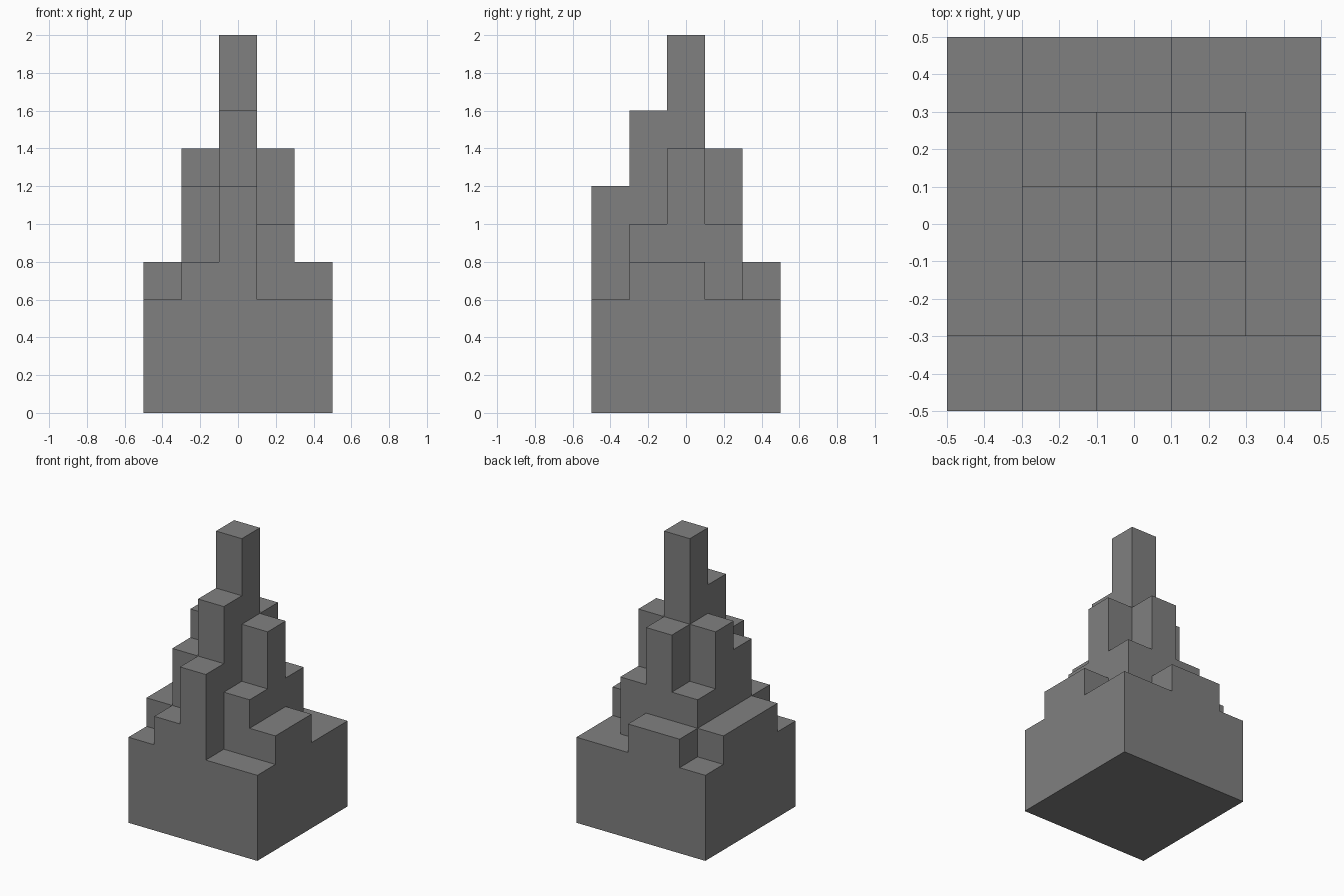
import bpy
import bmesh
from mathutils import Vector

cube = bpy.data.objects.get("Cube")
if cube:
    bpy.data.objects.remove(cube)

CELL = 0.2
# Storeys per cell: rows run front to back, columns left to right along x
ROWS = ["34633",
        "46854",
        "47" + chr(65) + "74",
        "45753",
        "34433"]
SIZE = len(ROWS)


def storeys(i, j):
    inside = 0 <= i < SIZE and 0 <= j < SIZE
    return int(ROWS[j][i], 16) if inside else 0


def solid(i, j, k):
    return 0 <= k < storeys(i, j)


def add_face(bm, cell, axis, side):
    """One square on the given side of a cell, wound to face outwards."""
    centre = Vector((c + 0.5 for c in cell))
    normal, u, v = Vector(), Vector(), Vector()
    normal[axis] = side / 2
    u[(axis + 1) % 3] = 0.5
    v[(axis + 2) % 3] = side / 2
    middle = centre + normal - Vector((SIZE / 2, SIZE / 2, 0))
    corners = (-u - v, u - v, u + v, v - u)
    bm.faces.new([bm.verts.new((middle + c) * CELL) for c in corners])


# Outer skin of the stepped tower, welded and merged into large flat faces
bm = bmesh.new()
for j in range(SIZE):
    for i in range(SIZE):
        for k in range(storeys(i, j)):
            for axis in range(3):
                for side in (-1, 1):
                    near = [i, j, k]
                    near[axis] += side
                    if not solid(*near):
                        add_face(bm, (i, j, k), axis, side)
bmesh.ops.remove_doubles(bm, verts=bm.verts, dist=0.001)
bmesh.ops.dissolve_limit(bm, angle_limit=0.01, verts=bm.verts, edges=bm.edges)

mesh = bpy.data.meshes.new("stepped_tower")
bm.to_mesh(mesh)
bm.free()
tower = bpy.data.objects.new("stepped_tower", mesh)
bpy.context.collection.objects.link(tower)

# Plain grey stone
grey = (0.216, 0.216, 0.216, 1)
stone = bpy.data.materials.new("grey_stone")
stone.use_nodes = True
stone.diffuse_color = grey
stone.node_tree.nodes["Principled BSDF"].inputs["Base Color"].default_value = grey
mesh.materials.append(stone)
